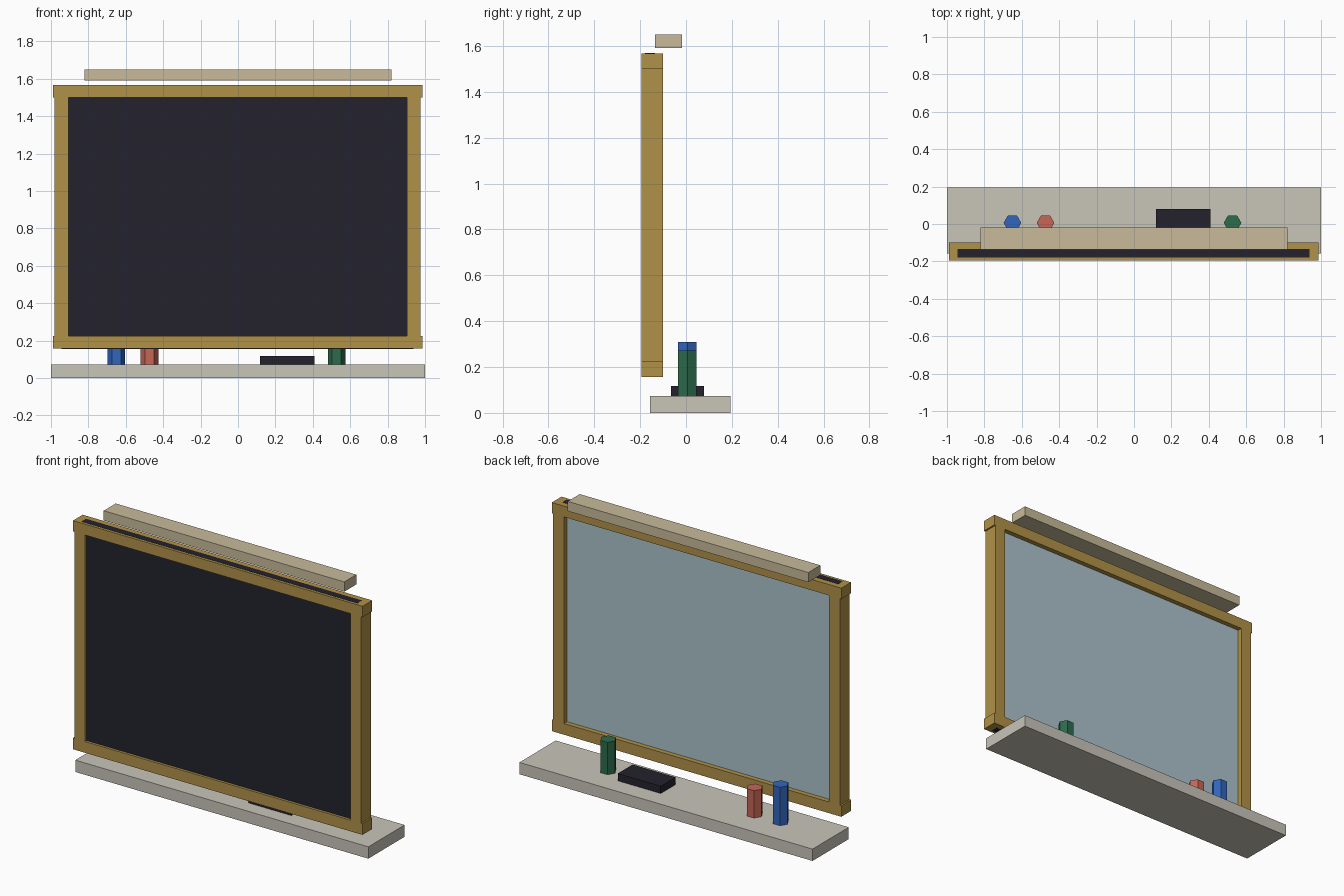
import bpy
import bmesh
from mathutils import Matrix, Vector

if "Cube" in bpy.data.objects:
    bpy.data.objects.remove(bpy.data.objects["Cube"], do_unlink=True)


def material(name, rgb):
    """Flat material from 0-255 display values, stored as linear."""
    lin = [((c / 255 + 0.055) / 1.055) ** 2.4 for c in rgb]
    mat = bpy.data.materials.new(name)
    mat.use_nodes = True
    mat.diffuse_color = (*lin, 1)
    mat.node_tree.nodes["Principled BSDF"].inputs["Base Color"].default_value = (*lin, 1)
    return mat


def finish(name, bm, mat):
    mesh = bpy.data.meshes.new(name)
    bm.to_mesh(mesh)
    bm.free()
    mesh.materials.append(mat)
    obj = bpy.data.objects.new(name, mesh)
    bpy.context.collection.objects.link(obj)
    return obj


def box(name, mat, xs, ys, zs):
    """Box given by its extent along each axis."""
    lo, hi = (Vector(p) for p in zip(xs, ys, zs))
    bm = bmesh.new()
    bmesh.ops.create_cube(bm, size=1, matrix=Matrix.Translation((lo + hi) / 2)
                          @ Matrix.Diagonal((*(hi - lo), 1)))
    return finish(name, bm, mat)


def marker(name, mat, x, top):
    """Six-sided stick standing on the tray."""
    bm = bmesh.new()
    bmesh.ops.create_cone(bm, cap_ends=True, segments=6, radius1=0.047, radius2=0.047,
                          depth=top - TRAY_TOP)
    # Put a corner of the hexagon on the x axis
    first = min(bm.verts, key=lambda v: abs(v.co.y))
    if abs(first.co.y) > 0.001:
        bmesh.ops.rotate(bm, verts=bm.verts, matrix=Matrix.Rotation(0.5235988, 3, "Z"))
    bmesh.ops.translate(bm, verts=bm.verts, vec=(x, 0.006, (top + TRAY_TOP) / 2))
    return finish(name, bm, mat)


gold = material("golden wood", (176, 145, 72))
black = material("board black", (35, 34, 45))
pale_blue = material("pale blue backing", (172, 195, 204))
stone = material("tray grey", (200, 197, 185))
cream = material("cream", (200, 187, 155))
blue = material("blue", (50, 102, 188))
red = material("red", (198, 102, 86))
green = material("green", (45, 107, 76))

TRAY_TOP = 0.073
FRAME_Y = (-0.195, -0.1)

# Tray and top bar
box("tray", stone, (-1, 1), (-0.158, 0.195), (0, TRAY_TOP))
box("top_bar", cream, (-0.822, 0.82), (-0.135, -0.018), (1.59, 1.65))

# Frame
box("top_rail", gold, (-0.99, 0.986), FRAME_Y, (1.5, 1.567))
box("bottom_rail", gold, (-0.99, 0.986), FRAME_Y, (0.157, 0.226))
for side, xs in (("right", (-0.98, -0.907)), ("left", (0.903, 0.976))):
    box(side + "_stile", gold, xs, FRAME_Y, (0.226, 1.5))

# Board running through slots in the rails, with a thin backing
box("board", black, (-0.943, 0.939), (-0.179, -0.135), (0.156, 1.568))
box("board_backing", pale_blue, (-0.907, 0.903), (-0.135, -0.13), (0.226, 1.5))

# Things on the tray
box("eraser", black, (0.117, 0.41), (-0.066, 0.079), (TRAY_TOP, 0.118))
marker("blue_marker", blue, -0.65, 0.31)
marker("red_marker", red, -0.473, 0.242)
marker("green_marker", green, 0.527, 0.272)
